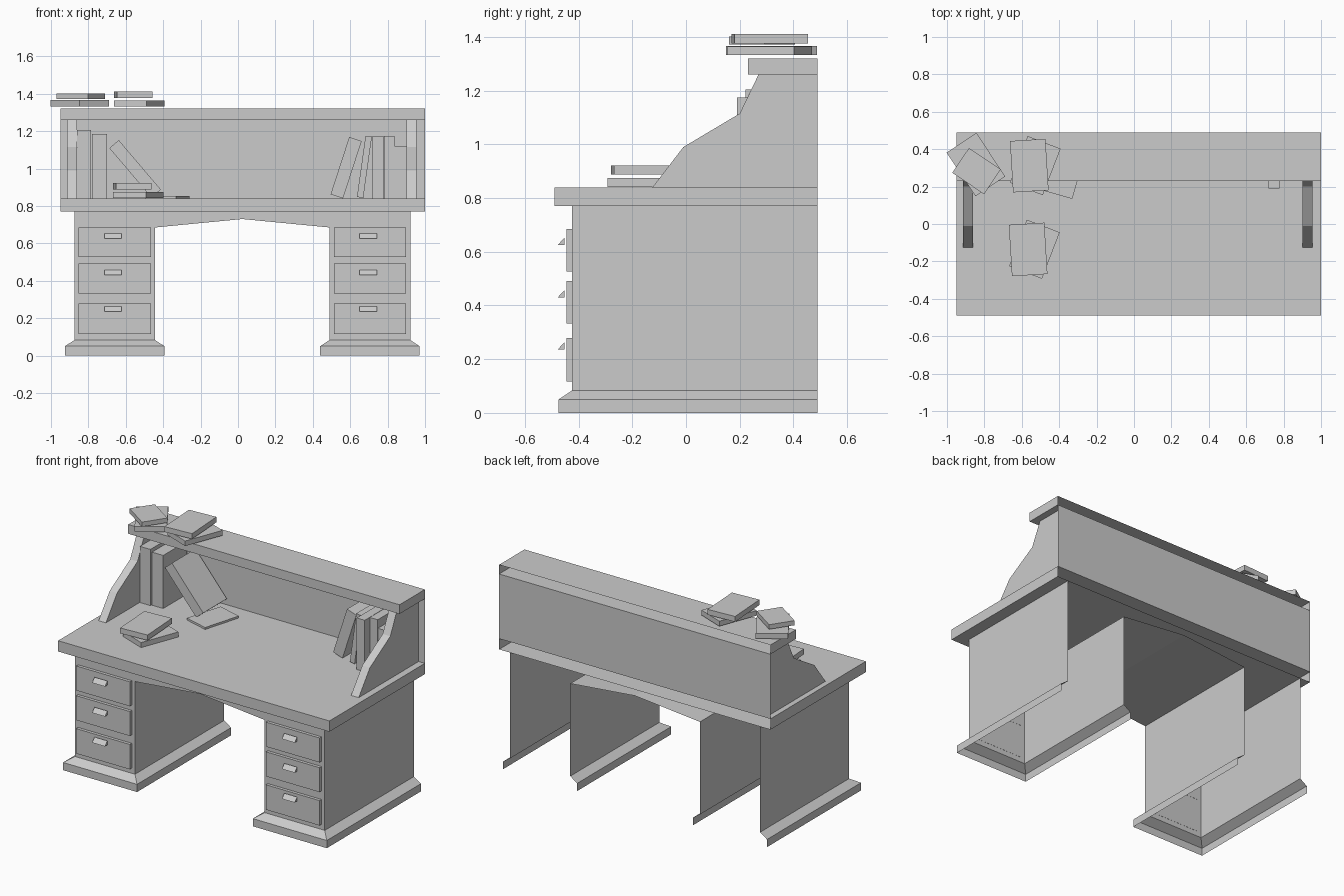
import bpy, math
from mathutils import Matrix, Vector

if "Cube" in bpy.data.objects:
    bpy.data.objects.remove(bpy.data.objects["Cube"])

CX = 0.023                 # mirror axis of the desk body
BACK = 0.49                # rear plane


def make(name, verts, faces):
    me = bpy.data.meshes.new(name)
    me.from_pydata(verts, [], faces)
    me.update()
    ob = bpy.data.objects.new(name, me)
    bpy.context.collection.objects.link(ob)
    return ob


def box(name, x0, x1, y0, y1, z0, z1, open_back=False):
    v = [(x, y, z) for z in (z0, z1) for x, y in ((x0, y0), (x1, y0), (x1, y1), (x0, y1))]
    f = [(3, 2, 1, 0), (4, 5, 6, 7), (0, 1, 5, 4), (1, 2, 6, 5), (3, 0, 4, 7)]
    if not open_back:
        f.append((2, 3, 7, 6))
    return make(name, v, f)


def prism_x(name, profile, x0, x1):
    """Extrude a (y, z) profile along x."""
    n = len(profile)
    v = [(x, y, z) for x in (x0, x1) for y, z in profile]
    f = [tuple(range(n - 1, -1, -1)), tuple(range(n, 2 * n))]
    f += [(i, (i + 1) % n, (i + 1) % n + n, i + n) for i in range(n)]
    return make(name, v, f)


def flat_book(name, cx, cy, z0, w, d, t, deg):
    ob = box(name, -w / 2, w / 2, -d / 2, d / 2, 0, t)
    ob.data.transform(Matrix.Translation((cx, cy, z0)) @ Matrix.Rotation(math.radians(deg), 4, 'Z'))


def leaning_book(name, x, z, t, h, y0, deg):
    """Book standing on its lower left corner, tilted to the right by deg."""
    ob = box(name, 0, t, y0, 0.475, 0, h)
    ob.data.transform(Matrix.Translation((x, 0, z)) @ Matrix.Rotation(math.radians(deg), 4, 'Y'))


# Desktop slab and upper shelf, both open at the rear
box("desktop", -0.95, 1.0, -0.49, BACK, 0.77, 0.84, True)
box("top_shelf", -0.95, 1.0, 0.23, BACK, 1.26, 1.32, True)

# Thin back panel of the hutch
make("back_panel", [(-0.95, BACK, 0.84), (1, BACK, 0.84), (1, BACK, 1.26), (-0.95, BACK, 1.26)],
     [(3, 2, 1, 0)])

# Shaped hutch sides
side = [(-0.125, 0.84), (BACK, 0.84), (BACK, 1.26), (0.27, 1.26), (0.20, 1.115), (-0.01, 0.99)]
prism_x("hutch_side_left", side, -0.915, -0.862)
prism_x("hutch_side_right", side, 0.90, 0.955)

# Pedestals: open-backed shells with a flared plinth
for label, x0, x1 in (("left", -0.875, -0.443), ("right", 0.489, 0.921)):
    verts, faces = [], []
    for d, z in ((0.05, 0), (0.05, 0.05), (0, 0.083), (0, 0.685)):
        verts += [(x0 - d, BACK, z), (x0 - d, -0.425 - d, z), (x1 + d, -0.425 - d, z), (x1 + d, BACK, z)]
    for r in range(3):
        for i in range(3):
            a = r * 4 + i
            faces.append((a, a + 1, a + 5, a + 4))
    make("pedestal_" + label, verts, faces)

    # Drawer fronts and wedge handles
    mid = (x0 + x1) / 2
    for k, (z0, z1, hz) in enumerate(((0.116, 0.278, 0.236), (0.333, 0.492, 0.43), (0.526, 0.685, 0.625))):
        box(f"drawer_{label}_{k}", mid - 0.193, mid + 0.193, -0.445, -0.424, z0, z1)
        prism_x(f"handle_{label}_{k}", [(-0.478, hz), (-0.453, hz), (-0.453, hz + 0.027)],
                mid - 0.046 - 0.009, mid + 0.046 - 0.009)

# Arched apron: front face, outer sides and sloping ceiling
prof = [(-0.875, 0.77), (-0.875, 0.685), (-0.443, 0.685), (CX, 0.73), (0.489, 0.685), (0.921, 0.685), (0.921, 0.77)]
verts = [(x, y, z) for y in (-0.425, BACK) for x, z in prof]
make("arched_apron", verts, [tuple(range(7)), (0, 7, 8, 1), (2, 9, 10, 3), (3, 10, 11, 4), (5, 12, 13, 6)])

# Upright books
for i, (x0, x1, y0, top) in enumerate(((-0.86, -0.785, 0.222, 1.205), (-0.78, -0.70, 0.232, 1.185),
                                       (0.72, 0.778, 0.19, 1.175), (0.78, 0.836, 0.24, 1.175),
                                       (0.838, 0.90, 0.24, 1.12))):
    box(f"upright_book_{i}", x0, x1, y0, 0.475, 0.84, top)

# Leaning books
leaning_book("leaning_book_left", -0.463, 0.845, 0.066, 0.347, 0.232, -40.4)
bpy.data.objects["leaning_book_left"].data.update()
leaning_book("leaning_book_right_a", 0.495, 0.862, 0.07, 0.322, 0.27, 18)
leaning_book("leaning_book_right_b", 0.636, 0.848, 0.034, 0.33, 0.24, 8)

# Flat books: (x, y, bottom z, width, depth, thickness, rotation)
for i, b in enumerate(((-0.377, 0.28, 0.84, 0.17, 0.255, 0.013, -16),
                       (-0.5325, -0.135, 0.842, 0.188, 0.266, 0.033, -21),
                       (-0.566, -0.136, 0.887, 0.19, 0.275, 0.035, 3.5),
                       (-0.528, 0.312, 1.332, 0.188, 0.266, 0.033, -21),
                       (-0.56, 0.312, 1.376, 0.19, 0.275, 0.035, 3.5),
                       (-0.845, 0.318, 1.332, 0.191, 0.279, 0.034, 33.5),
                       (-0.842, 0.283, 1.372, 0.205, 0.16, 0.03, -34))):
    flat_book(f"flat_book_{i}", *b)
